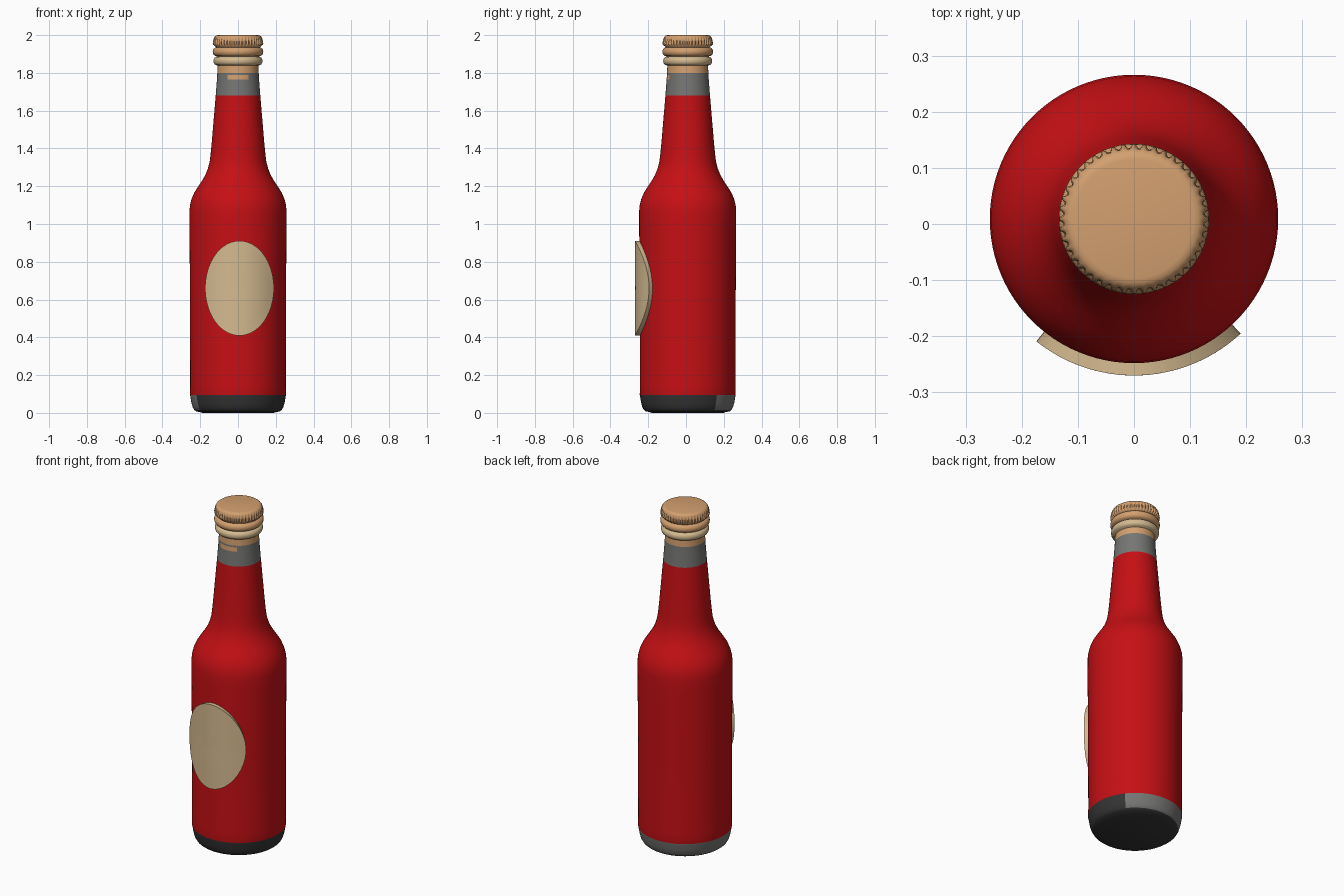
import bpy, bmesh, math
from math import sin, cos, pi, atan2, degrees

if "Cube" in bpy.data.objects:
    bpy.data.objects.remove(bpy.data.objects["Cube"])

CY = 0.009  # bottle axis sits slightly behind the origin because of the label


def mat(name, rgb):
    m = bpy.data.materials.new(name)
    m.diffuse_color = (*rgb, 1)
    m.use_nodes = True
    m.node_tree.nodes["Principled BSDF"].inputs["Base Color"].default_value = m.diffuse_color
    return m


RED = mat("bottle red", (0.56, 0.005, 0.007))
DARK = mat("charcoal", (0.035, 0.035, 0.035))
GREY = mat("grey", (0.18, 0.18, 0.175))
PEACH = mat("cap tan", (0.65, 0.35, 0.16))
CREAM = mat("cream", (0.66, 0.49, 0.28))


def finish(name, bm, mats, rule=None, angle=35):
    bmesh.ops.recalc_face_normals(bm, faces=bm.faces)
    if rule:
        for f in bm.faces:
            f.material_index = rule(f.calc_center_median())
    me = bpy.data.meshes.new(name)
    bm.to_mesh(me)
    bm.free()
    for m in mats:
        me.materials.append(m)
    ob = bpy.data.objects.new(name, me)
    bpy.context.collection.objects.link(ob)
    ob.location.y = CY
    bpy.ops.object.select_all(action='DESELECT')
    ob.select_set(True)
    bpy.context.view_layer.objects.active = ob
    bpy.ops.object.shade_smooth_by_angle(angle=math.radians(angle))
    return ob


def lathe(profile, segs, flute=0):
    """Revolve (radius, z[, flute depth]) points and close both ends."""
    bm = bmesh.new()
    rings = []
    for p in profile:
        r, z = p[0], p[1]
        d = p[2] if len(p) > 2 else 0
        ring = []
        for i in range(segs):
            a = 2 * pi * i / segs
            rr = r + d * cos(flute * a)
            ring.append(bm.verts.new((rr * cos(a), rr * sin(a), z)))
        rings.append(ring)
    for lo, hi in zip(rings, rings[1:]):
        for i in range(segs):
            j = (i + 1) % segs
            bm.faces.new((lo[i], lo[j], hi[j], hi[i]))
    bm.faces.new(rings[0])
    bm.faces.new(rings[-1])
    return bm


# Bottle: red glass, dark foot with a grey rear patch, grey neck band
bottle = [(0.20, 0.004), (0.222, 0.008), (0.232, 0.016), (0.24, 0.03),
          (0.247, 0.055), (0.252, 0.085), (0.254, 0.095), (0.253, 0.15),
          (0.254, 0.6), (0.257, 1.0), (0.257, 1.07), (0.254, 1.10),
          (0.246, 1.132), (0.232, 1.165), (0.212, 1.197), (0.19, 1.23),
          (0.172, 1.262), (0.159, 1.295), (0.15, 1.33), (0.145, 1.37),
          (0.14, 1.42), (0.129, 1.55), (0.118, 1.68), (0.1115, 1.765),
          (0.110, 1.79), (0.1095, 1.80), (0.108, 1.83), (0.107, 1.85)]
bottle = [(0.19, 0.0)] + bottle


def bottle_colour(c):
    ang = degrees(atan2(c.y, c.x))          # 0 = right, 90 = back
    if c.z < 0.095:
        rear = 37 < ang or ang < -150
        return 2 if rear and c.z > 0.016 else 1
    if c.z < 1.68:
        return 0
    if c.z < 1.80:
        return 3 if 1.765 < c.z < 1.79 and abs(ang + 90) < 30 else 2
    return 3


finish("bottle", lathe(bottle, 96), [RED, DARK, GREY, PEACH], bottle_colour)


# Two rounded collars under the cap
def collar(name, z, r, h, m):
    pts = [(0.112, z - h)]
    for k in range(9):
        t = -pi / 2 + pi * k / 8
        pts.append((0.114 + (r - 0.114) * cos(t), z + h * 0.9 * sin(t)))
    pts.append((0.112, z + h))
    finish(name, lathe(pts, 96), [m], angle=60)


collar("lower_collar", 1.863, 0.130, 0.024, CREAM)
collar("upper_collar", 1.912, 0.134, 0.026, PEACH)

# Crimped crown cap
cap = [(0.112, 1.93), (0.120, 1.94), (0.129, 1.95, 0.004),
       (0.130, 1.957, 0.004), (0.128, 1.972, 0.003), (0.126, 1.985, 0.0015),
       (0.122, 1.993), (0.115, 1.998), (0.106, 2.0)]
finish("crown_cap", lathe(cap, 264, 44), [PEACH], angle=50)

# Oval label: curved plate wrapped round the front of the body
bm = bmesh.new()
N, RINGS, HALF_W, HALF_H, R_IN, R_OUT = 72, 6, 0.182, 0.251, 0.247, 0.279


def label_point(x, z, r):
    a = math.asin((x + 0.008) / R_OUT)
    return bm.verts.new((r * sin(a), -r * cos(a), 0.66 + z))


def label_ring(s, r):
    return [label_point(s * HALF_W * cos(2 * pi * i / N),
                        s * HALF_H * sin(2 * pi * i / N), r) for i in range(N)]


centre = label_point(0, 0, R_OUT)
rings = [label_ring(k / RINGS, R_OUT) for k in range(1, RINGS + 1)]
rings.append(label_ring(1, R_IN))
for i in range(N):
    j = (i + 1) % N
    bm.faces.new((centre, rings[0][i], rings[0][j]))
    for a, b in zip(rings, rings[1:]):
        bm.faces.new((a[i], b[i], b[j], a[j]))
finish("oval_label", bm, [CREAM])
